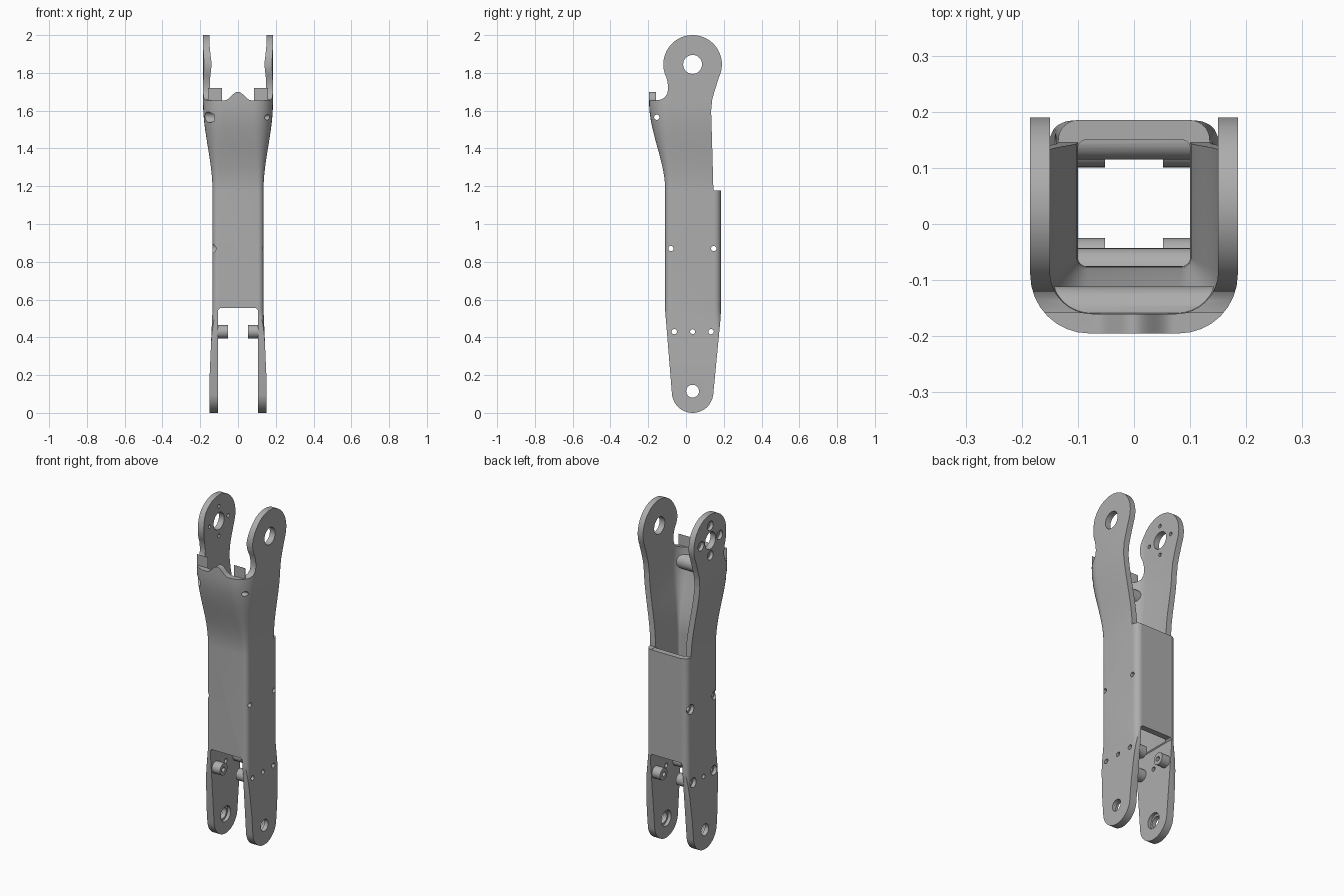
import bpy, bmesh, math
from mathutils import Matrix

if "Cube" in bpy.data.objects:
    bpy.data.objects.remove(bpy.data.objects["Cube"], do_unlink=True)

metal = bpy.data.materials.new("plain_grey")
metal.use_nodes = True
GREY = (0.42, 0.42, 0.42, 1)
metal.diffuse_color = GREY
metal.node_tree.nodes["Principled BSDF"].inputs["Base Color"].default_value = GREY


def finish(name, bm):
    bmesh.ops.recalc_face_normals(bm, faces=bm.faces)
    me = bpy.data.meshes.new(name)
    bm.to_mesh(me)
    bm.free()
    ob = bpy.data.objects.new(name, me)
    me.materials.append(metal)
    bpy.context.collection.objects.link(ob)
    return ob


def prism(name, points, axis, lo, hi):
    """Extrude a (y, z) or (x, z) outline along the other axis."""
    bm = bmesh.new()
    place = (lambda p, d: (d, p[0], p[1])) if axis == "x" else (lambda p, d: (p[0], d, p[1]))
    face = bm.faces.new([bm.verts.new(place(p, lo)) for p in points])
    new = bmesh.ops.extrude_face_region(bm, geom=[face])["geom"]
    move = (hi - lo, 0, 0) if axis == "x" else (0, hi - lo, 0)
    bmesh.ops.translate(bm, vec=move, verts=[v for v in new if isinstance(v, bmesh.types.BMVert)])
    return finish(name, bm)


def rod(name, y, z, radius, x0, x1, sides=32):
    """Cylinder lying along x."""
    bm = bmesh.new()
    turn = Matrix.Translation(((x0 + x1) / 2, y, z)) @ Matrix.Rotation(math.pi / 2, 4, "Y")
    bmesh.ops.create_cone(bm, cap_ends=True, segments=sides, radius1=radius, radius2=radius,
                          depth=x1 - x0, matrix=turn)
    return finish(name, bm)


def ring(w, front, back, rf, rb, z, steps=8):
    """Rounded rectangle with separate front and back corner radii."""
    pts = []
    for sx, sy, r, start in ((1, 1, rb, 0), (-1, 1, rb, 90), (-1, -1, rf, 180), (1, -1, rf, 270)):
        cx, cy = sx * (w - r), (back - r if sy > 0 else front + r)
        for i in range(steps + 1):
            a = math.radians(start + 90 * i / steps)
            pts.append((cx + r * math.cos(a), cy + r * math.sin(a), z))
    return pts


def loft(name, rings):
    bm = bmesh.new()
    rows = [[bm.verts.new(p) for p in r] for r in rings]
    n = len(rows[0])
    for a, b in zip(rows, rows[1:]):
        for i in range(n):
            bm.faces.new((a[i], a[(i + 1) % n], b[(i + 1) % n], b[i]))
    bm.faces.new(rows[0])
    bm.faces.new(rows[-1])
    return finish(name, bm)


def combine(target, tool, operation="DIFFERENCE"):
    mod = target.modifiers.new("cut", "BOOLEAN")
    mod.operation, mod.solver, mod.object = operation, "EXACT", tool
    bpy.context.view_layer.objects.active = target
    bpy.ops.object.modifier_apply(modifier=mod.name)
    bpy.data.objects.remove(tool, do_unlink=True)


def flare(z):
    t = min(max((z - 1.18) / 0.46, 0), 1)
    return t * t * (3 - 2 * t)


def arc(cy, cz, r, a0, a1, steps):
    return [(cy + r * math.cos(math.radians(a0 + (a1 - a0) * i / steps)),
             cz + r * math.sin(math.radians(a0 + (a1 - a0) * i / steps))) for i in range(steps + 1)]


# Outer and inner shells, flaring towards the front and sides at the top
STEP = 1.178
heights = [STEP + 0.001] + [1.2 + 0.03 * i for i in range(16)] + [2.1]
outer = [ring(0.15, -0.14, 0.21, 0.02, 0.02, -0.1), ring(0.15, -0.125, 0.2, 0.02, 0.02, 0.2),
         ring(0.135, -0.11, 0.185, 0.03, 0.035, 0.55), ring(0.135, -0.11, 0.185, 0.03, 0.035, STEP)]
inner = [ring(0.1, -0.075, 0.15, 0.015, 0.015, 0.5), ring(0.1, -0.075, 0.15, 0.015, 0.015, STEP - 0.002)]
for z in heights:
    t = flare(z)
    outer.append(ring(0.135 + 0.05 * t, -0.11 - 0.085 * t, 0.3, 0.03 + 0.075 * t, 0.02, z))
    inner.append(ring(0.1 + 0.05 * t, -0.075 - 0.085 * t, 0.4, 0.015 + 0.06 * t, 0.02, z))
body = loft("link_arm", outer)
cavity = loft("cavity_cutter", inner)

# Side outline: rounded foot, stepped back, neck and round head
outline = arc(0.035, 0.11, 0.11, 188, 352, 24)
outline += [(0.183, 0.5), (0.187, 0.6), (0.187, STEP), (0.145, STEP), (0.139, 1.4),
            (0.133, 1.6), (0.139, 1.66), (0.153, 1.71)]
outline += arc(0.035, 1.845, 0.155, -24, 207, 40)
outline += [(-0.097, 1.745), (-0.094, 1.715), (-0.1, 1.688), (-0.115, 1.668), (-0.135, 1.658),
            (-0.158, 1.655), (-0.158, 1.72), (-0.3, 1.72), (-0.3, 0.55), (-0.111, 0.55)]
combine(body, prism("side_outline", outline, "x", -0.4, 0.4), "INTERSECT")

# Gap between the lower legs, and wavy front lip
slot = prism("slot_cutter", [(-0.105, -0.1), (0.105, -0.1), (0.105, 0.545), (0.095, 0.555),
                             (-0.095, 0.555), (-0.105, 0.545)], "y", -0.4, 0.4)
lip = [(-0.3, 1.655)]
for i in range(25):
    x = -0.07 + 0.14 * i / 24
    lip.append((x, 1.655 + 0.0225 * (1 + math.cos(math.pi * x / 0.07))))
lip += [(0.3, 1.655), (0.3, 1.9), (-0.3, 1.9)]

# Screw bosses left standing inside the cavity and on the legs
for y, z, r in ((-0.155, 1.57, 0.044), (-0.08, 0.87, 0.037), (0.15, 0.87, 0.035)):
    combine(cavity, rod("cross_boss", y, z, r, -0.5, 0.5))
for y in (-0.06, 0.136):
    for x0, x1 in ((-0.3, -0.052), (0.052, 0.3)):
        combine(slot, rod("leg_boss", y, 0.43, 0.035, x0, x1))

combine(body, cavity)
combine(body, slot)
combine(body, prism("lip_cutter", lip, "y", -0.4, -0.159))

# Screw holes, counterbored on one side
for y, z, depth in ((-0.155, 1.565, -0.125), (-0.08, 0.87, -0.115), (0.147, 0.87, -0.115),
                    (-0.062, 0.43, -0.12), (0.133, 0.43, -0.12)):
    combine(body, rod("screw_hole", y, z, 0.014, -0.5, 0.5, 20))
    combine(body, rod("counterbore", y, z, 0.028, -0.5, depth, 24))
combine(body, rod("pin_hole", 0.035, 0.43, 0.013, -0.5, 0.5, 20))

# Pivot holes, the lower ones recessed on the inside
combine(body, rod("head_hole", 0.035, 1.845, 0.05, -0.5, 0.5, 40))
combine(body, rod("foot_hole", 0.035, 0.115, 0.034, -0.5, 0.5, 32))
combine(body, rod("foot_recess", 0.035, 0.115, 0.046, -0.125, 0.125, 32))

# Four bolt holes around one head
for i in range(4):
    a = i * math.pi / 2
    y, z = 0.035 + 0.088 * math.cos(a), 1.845 + 0.088 * math.sin(a)
    combine(body, rod("bolt_hole", y, z, 0.011, -0.5, -0.05, 16))
    combine(body, rod("bolt_counterbore", y, z, 0.027, -0.5, -0.165, 24))

bpy.ops.object.select_all(action="DESELECT")
body.select_set(True)
bpy.context.view_layer.objects.active = body
bpy.ops.object.shade_smooth_by_angle(angle=math.radians(30))
